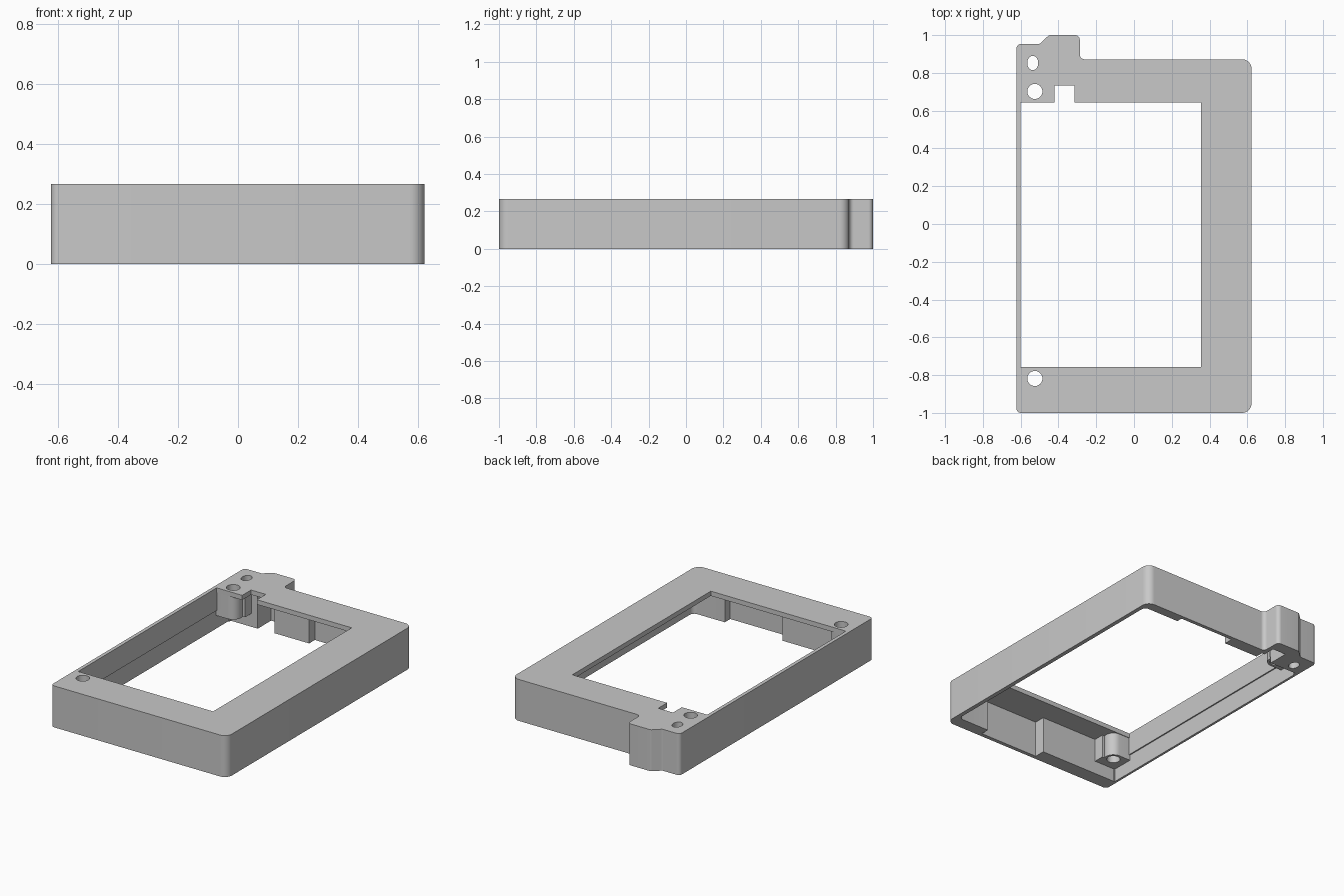
import bpy, bmesh, math
from mathutils import Vector

cube = bpy.data.objects.get("Cube")
if cube:
    bpy.data.objects.remove(cube, do_unlink=True)

H = 0.265          # overall height
CEIL = 0.235       # underside of the top plate

grey = bpy.data.materials.new("plain grey")
grey.use_nodes = True
grey.diffuse_color = (0.58, 0.58, 0.58, 1)
grey.node_tree.nodes["Principled BSDF"].inputs["Base Color"].default_value = (0.58, 0.58, 0.58, 1)


def rounded(corners, steps=8):
    """Outline from (x, y) or (x, y, radius) corners."""
    pts = []
    n = len(corners)
    for i, c in enumerate(corners):
        p = Vector(c[:2])
        if len(c) < 3:
            pts.append(p)
            continue
        a = (Vector(corners[i - 1][:2]) - p).normalized()
        b = (Vector(corners[(i + 1) % n][:2]) - p).normalized()
        half = a.angle(b) / 2
        centre = p + (a + b).normalized() * c[2] / math.sin(half)
        start = p + a * c[2] / math.tan(half) - centre
        end = p + b * c[2] / math.tan(half) - centre
        turn = math.atan2(start.x * end.y - start.y * end.x, start.dot(end))
        for k in range(steps + 1):
            t = turn * k / steps
            pts.append(centre + Vector((start.x * math.cos(t) - start.y * math.sin(t),
                                        start.x * math.sin(t) + start.y * math.cos(t))))
    return pts


def prism(name, pts, z0, z1):
    bm = bmesh.new()
    face = bm.faces.new([bm.verts.new((p[0], p[1], z0)) for p in pts])
    top = bmesh.ops.extrude_face_region(bm, geom=[face])["geom"]
    bmesh.ops.translate(bm, vec=(0, 0, z1 - z0),
                        verts=[v for v in top if isinstance(v, bmesh.types.BMVert)])
    bmesh.ops.recalc_face_normals(bm, faces=bm.faces)
    mesh = bpy.data.meshes.new(name)
    bm.to_mesh(mesh)
    bm.free()
    mesh.materials.append(grey)
    ob = bpy.data.objects.new(name, mesh)
    bpy.context.collection.objects.link(ob)
    return ob


def box(x0, x1, y0, y1):
    return [(x0, y0), (x1, y0), (x1, y1), (x0, y1)]


def oval(x, y, rx, ry, n=32):
    return [(x + rx * math.cos(k * math.tau / n), y + ry * math.sin(k * math.tau / n))
            for k in range(n)]


def combine(pts, z0, z1, mode):
    tool = prism("tool", pts, z0, z1)
    tool.hide_render = True
    mod = frame.modifiers.new("join", "BOOLEAN")
    mod.operation, mod.solver, mod.object = mode, "EXACT", tool
    deps = bpy.context.evaluated_depsgraph_get()
    mesh = bpy.data.meshes.new_from_object(frame.evaluated_get(deps))
    frame.modifiers.clear()
    frame.data = mesh
    bpy.data.objects.remove(tool, do_unlink=True)


# Outer body with the stepped tab at the back
frame = prism("bezel_frame", rounded([
    (-0.623, -1, 0.025), (0.622, -1, 0.05), (0.622, 0.872, 0.05),
    (-0.287, 0.872, 0.025), (-0.287, 1, 0.025), (-0.45, 1, 0.02),
    (-0.5, 0.953, 0.02), (-0.623, 0.953, 0.025)]), 0, H)

# Hollow underside, with thick and thin stretches of wall
combine(rounded([
    (-0.6, -0.905), (-0.05, -0.905), (-0.05, -0.975), (0.37, -0.975), (0.37, -0.92),
    (0.595, -0.92, 0.03), (0.595, 0.81, 0.03), (0.34, 0.81), (0.34, 0.848), (-0.05, 0.848),
    (-0.05, 0.79), (-0.295, 0.79), (-0.295, 0.84), (-0.315, 0.84), (-0.315, 0.92),
    (-0.41, 0.92), (-0.41, 0.785), (-0.6, 0.785)]), -0.1, CEIL, "DIFFERENCE")

# Shallow ledge along the thin side wall
combine(box(-0.608, -0.55, -0.9, 0.77), -0.1, 0.12, "DIFFERENCE")

# Window with its notch
combine([(-0.6, -0.758), (0.355, -0.758), (0.355, 0.642), (-0.316, 0.642),
         (-0.316, 0.732), (-0.42, 0.732), (-0.42, 0.642), (-0.6, 0.642)],
        0.2, 0.4, "DIFFERENCE")

# Screw bosses, each tied to the side wall and to the end wall
for y, y_side, y_end in ((-0.818, -0.762, -0.95), (0.702, 0.646, 0.83)):
    lo, hi = sorted((y_side, y_end))
    combine(oval(-0.525, y, 0.056, 0.056), 0.085, 0.25, "UNION")
    combine(box(-0.615, -0.525, lo, hi), 0.085, 0.25, "UNION")
    lo, hi = sorted((y + math.copysign(0.02, y), y_end))
    combine(box(-0.6, -0.455, lo, hi), 0.085, 0.25, "UNION")

# Screw holes and the slotted hole
for x, y, rx, ry in ((-0.525, -0.818, 0.04, 0.04), (-0.525, 0.702, 0.04, 0.04),
                     (-0.536, 0.852, 0.029, 0.038)):
    combine(oval(x, y, rx, ry), -0.1, 0.4, "DIFFERENCE")

bpy.ops.object.select_all(action="DESELECT")
frame.select_set(True)
bpy.context.view_layer.objects.active = frame
bpy.ops.object.shade_smooth_by_angle(angle=math.radians(30))
